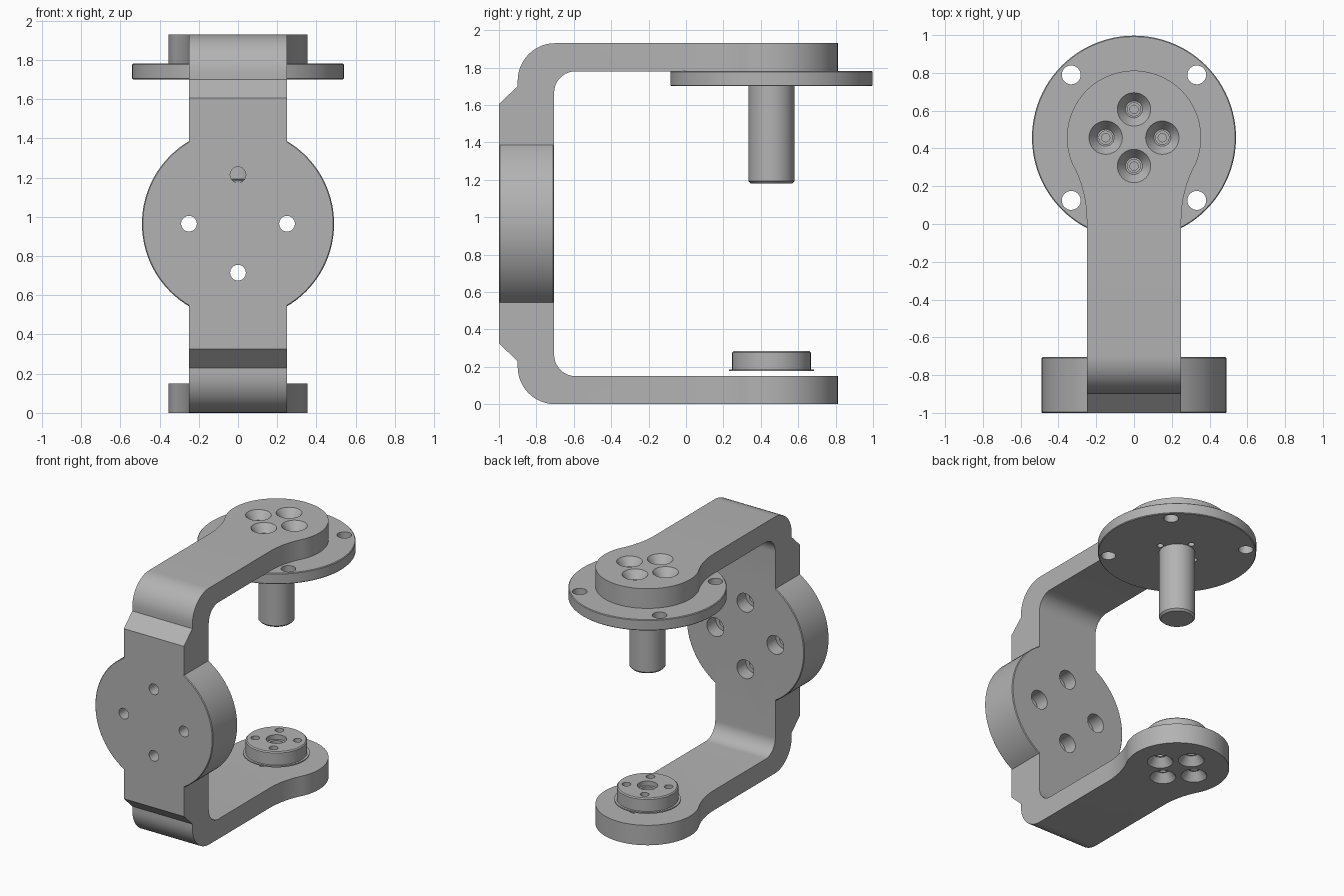
import bpy, bmesh, math
from mathutils import Vector, Matrix

if "Cube" in bpy.data.objects:
    bpy.data.objects.remove(bpy.data.objects["Cube"], do_unlink=True)

grey = bpy.data.materials.new("metal grey")
grey.use_nodes = True
colour = (0.45, 0.45, 0.45, 1)
grey.diffuse_color = colour
grey.node_tree.nodes["Principled BSDF"].inputs["Base Color"].default_value = colour

HEIGHT = 1.93
AXIS_Y = 0.457          # pivot axis shared by both arms
PLATE_Z = HEIGHT / 2    # centre of the round back plate
WIDTH = 0.25            # half width of the strap


def make_object(name, bm):
    bmesh.ops.recalc_face_normals(bm, faces=bm.faces)
    mesh = bpy.data.meshes.new(name)
    bm.to_mesh(mesh)
    bm.free()
    mesh.materials.append(grey)
    obj = bpy.data.objects.new(name, mesh)
    bpy.context.collection.objects.link(obj)
    return obj


def prism(name, points, offset):
    """Extrude a closed 3D outline along an offset."""
    bm = bmesh.new()
    face = bm.faces.new([bm.verts.new(p) for p in points])
    new = bmesh.ops.extrude_face_region(bm, geom=[face])["geom"]
    bmesh.ops.translate(bm, vec=offset, verts=[v for v in new if isinstance(v, bmesh.types.BMVert)])
    return make_object(name, bm)


def lathe(name, profile, centre, axis="Z", sides=64):
    """Stack rings of (radius, height) into one closed turned solid."""
    bm = bmesh.new()
    rings = [[bm.verts.new((r * math.cos(math.tau * i / sides), r * math.sin(math.tau * i / sides), h))
              for i in range(sides)] for r, h in profile]
    for low, high in zip(rings, rings[1:]):
        for i in range(sides):
            j = (i + 1) % sides
            bm.faces.new((low[i], low[j], high[j], high[i]))
    bm.faces.new(rings[0])
    bm.faces.new(rings[-1])
    turn = Matrix.Rotation(-math.pi / 2, 4, "X") if axis == "Y" else Matrix()
    bm.transform(Matrix.Translation(centre) @ turn)
    return make_object(name, bm)


def arc(cx, cy, r, start, end, steps=12):
    return [(cx + r * math.cos(math.radians(start + (end - start) * i / steps)),
             cy + r * math.sin(math.radians(start + (end - start) * i / steps))) for i in range(steps + 1)]


def combine(target, tool, operation):
    mod = target.modifiers.new(operation.lower(), "BOOLEAN")
    mod.operation, mod.solver, mod.object = operation, "EXACT", tool
    bpy.context.view_layer.objects.active = target
    bpy.ops.object.modifier_apply(modifier=mod.name)
    bpy.data.objects.remove(tool, do_unlink=True)


def around(radius, start=0):
    """Four evenly spaced offsets on a bolt circle."""
    for i in range(4):
        a = math.radians(start + 90 * i)
        yield radius * math.cos(a), radius * math.sin(a)


def drill(target, profile, centre, axis="Z"):
    combine(target, lathe("hole_cutter", profile, centre, axis, 32), "DIFFERENCE")


# Bracket: C-shaped side profile, lower half mirrored to the upper half
lower = [(0.83, 0.15)] + [(0.83, 0)] + arc(-0.7, 0.2, 0.2, 270, 180) + [(-0.9, 0.23), (-1, 0.325)]
upper = [(y, HEIGHT - z) for y, z in reversed(lower)]
inner = arc(-0.59, 0.265, 0.115, 270, 180)
side = lower + upper + [(y, HEIGHT - z) for y, z in inner] + inner[::-1]
bracket = prism("bracket", [(-0.6, y, z) for y, z in side], Vector((1.2, 0, 0)))

# Plan outline: straight strap, curved necks and round arm ends
END_R, NECK_R, NECK_Y = 0.355, 0.62, 0.02
neck_angle = math.degrees(math.atan2(AXIS_Y - NECK_Y, -WIDTH - NECK_R))
right_half = [(WIDTH, -1.1)] + arc(WIDTH + NECK_R, NECK_Y, NECK_R, 180, neck_angle)
right_half += arc(0, AXIS_Y, END_R, neck_angle - 180, 90, 32)[1:]
plan = right_half + [(-x, y) for x, y in reversed(right_half[:-1])]
combine(bracket, prism("plan_cutter", [(x, y, -0.1) for x, y in plan], Vector((0, 0, 2.2))), "INTERSECT")

# Round back plate with counterbored bolt holes
plate = [(0.485, 0), (0.49, 0.005), (0.49, 0.29), (0.485, 0.295)]
combine(bracket, lathe("back_plate", plate, (0, -1, PLATE_Z), "Y", 96), "UNION")
for x, z in around(0.25):
    drill(bracket, [(0.04, -0.1), (0.04, 0.19), (0.07, 0.19), (0.07, 0.4)], (x, -1, PLATE_Z + z), "Y")

# Countersunk bolt holes in both arm ends
for x, y in around(0.15):
    sink = [(0.092, -0.005), (0.045, 0.06), (0.035, 0.06), (0.035, 0.2)]
    drill(bracket, sink, (x, AXIS_Y + y, 0))
    drill(bracket, [(r, -h) for r, h in reversed(sink)], (x, AXIS_Y + y, HEIGHT))

# Upper mounting disc with rim holes and small bolt holes
disc = lathe("mounting_disc", [(0.535, 1.7), (0.54, 1.705), (0.54, 1.777), (0.535, 1.782)],
             (0, AXIS_Y, 0), sides=96)
for x, y in around(0.47, 45):
    drill(disc, [(0.05, 1.6), (0.05, 1.9)], (x, AXIS_Y + y, 0))
for x, y in around(0.15):
    drill(disc, [(0.022, 1.6), (0.022, 1.9)], (x, AXIS_Y + y, 0))

# Drive shaft hanging under the disc
shaft = lathe("drive_shaft", [(0.11, 1.18), (0.123, 1.193), (0.123, 1.7)], (0, AXIS_Y, 0))

# Lower bearing hub with thin flange, centre bore and bolt holes
hub = lathe("bearing_hub", [(0.227, 0.177), (0.227, 0.186), (0.21, 0.186), (0.21, 0.277), (0.202, 0.285)],
            (0, AXIS_Y, 0))
drill(hub, [(0.05, 0.1), (0.05, 0.25), (0.07, 0.25), (0.07, 0.4)], (0, AXIS_Y, 0))
for x, y in around(0.145, 27):
    drill(hub, [(0.03, 0.1), (0.03, 0.4)], (x, AXIS_Y + y, 0))

# Smooth curved walls, keep crisp edges
for obj in (bracket, disc, shaft, hub):
    bpy.ops.object.select_all(action="DESELECT")
    obj.select_set(True)
    bpy.context.view_layer.objects.active = obj
    bpy.ops.object.shade_smooth_by_angle(angle=math.radians(30))
